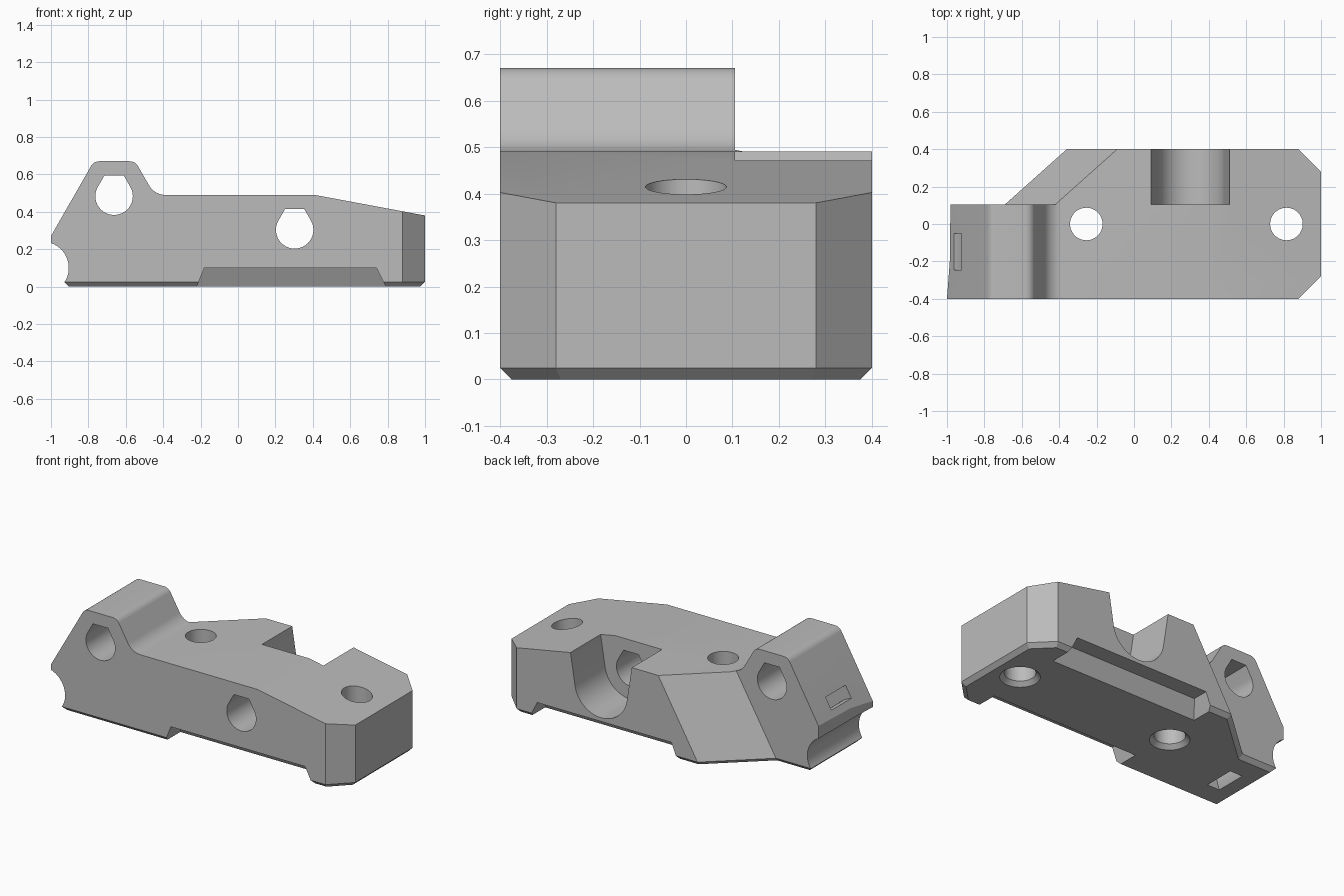
import bpy, bmesh
from math import sin, cos, tan, radians
from mathutils import Vector

cube = bpy.data.objects.get("Cube")
if cube:
    bpy.data.objects.remove(cube, do_unlink=True)

grey = bpy.data.materials.new("plain grey")
grey.use_nodes = True
grey.diffuse_color = (0.5, 0.5, 0.5, 1)
grey.node_tree.nodes["Principled BSDF"].inputs["Base Color"].default_value = (0.5, 0.5, 0.5, 1)


def loft(name, loop_a, loop_b):
    """Closed solid between two loops with equal point counts."""
    bm = bmesh.new()
    a = [bm.verts.new(p) for p in loop_a]
    b = [bm.verts.new(p) for p in loop_b]
    bm.faces.new(a)
    bm.faces.new(b)
    for i in range(len(a)):
        j = (i + 1) % len(a)
        bm.faces.new((a[i], a[j], b[j], b[i]))
    bmesh.ops.recalc_face_normals(bm, faces=bm.faces)
    mesh = bpy.data.meshes.new(name)
    bm.to_mesh(mesh)
    bm.free()
    mesh.materials.append(grey)
    obj = bpy.data.objects.new(name, mesh)
    bpy.context.scene.collection.objects.link(obj)
    return obj


def along_y(name, pts, y0, y1):
    return loft(name, [(x, y0, z) for x, z in pts], [(x, y1, z) for x, z in pts])


def along_z(name, pts_a, z0, pts_b, z1):
    return loft(name, [(x, y, z0) for x, y in pts_a], [(x, y, z1) for x, y in pts_b])


def arc(cx, cy, r, start, end, n):
    angles = [radians(start + (end - start) * i / n) for i in range(n + 1)]
    return [(cx + r * cos(t), cy + r * sin(t)) for t in angles]


def circle(cx, cy, r, n=64):
    return arc(cx, cy, r, 0, 360, n)[:-1]


def rounded(corners, n=8):
    """Polygon from (x, z, radius) corners, with each radius turned into an arc."""
    out = []
    for i, (x, z, r) in enumerate(corners):
        p = Vector((x, z))
        if r == 0:
            out.append((x, z))
            continue
        u = (Vector(corners[i - 1][:2]) - p).normalized()
        v = (Vector(corners[(i + 1) % len(corners)][:2]) - p).normalized()
        half = u.angle(v) / 2
        centre = p + (u + v).normalized() * r / sin(half)
        s = p + u * r / tan(half) - centre
        e = p + v * r / tan(half) - centre
        for k in range(n + 1):
            spoke = s.lerp(e, k / n).normalized()
            out.append(tuple(centre + spoke * r))
    return out


def offset(pts, d):
    """Move every edge of a counter-clockwise polygon outwards by d."""
    out = []
    for i, p in enumerate(pts):
        p = Vector(p)
        u = (p - Vector(pts[i - 1])).normalized()
        v = (Vector(pts[(i + 1) % len(pts)]) - p).normalized()
        nu, nv = Vector((u.y, -u.x)), Vector((v.y, -v.x))
        out.append(tuple(p + (nu + nv) * d / (1 + nu.dot(nv))))
    return out


def combine(tool, operation="DIFFERENCE"):
    mod = body.modifiers.new("cut", "BOOLEAN")
    mod.operation, mod.solver, mod.object = operation, "EXACT", tool
    bpy.context.view_layer.objects.active = body
    bpy.ops.object.modifier_apply(modifier=mod.name)
    bpy.data.objects.remove(tool, do_unlink=True)


# Side profile with the raised rod holder
body = along_y("bracket_body", rounded([
    (-1, 0, 0), (1, 0, 0), (1, 0.38, 0), (0.41, 0.49, 0), (-0.446, 0.49, 0.1),
    (-0.55, 0.67, 0.05), (-0.771, 0.67, 0.05), (-1, 0.27, 0)]), -0.4, 0.4)


# Sloped cut at the back of the rod holder
def slope_x(y, z):
    return -0.42 + 1.12 * (y - 0.105) + 0.58 * (z - 0.49)


def slope_loop(z):
    return [(-2, 0.105), (slope_x(0.105, z), 0.105), (slope_x(0.6, z), 0.6), (-2, 0.6)]


combine(along_z("back_slope", slope_loop(-0.1), -0.1, slope_loop(0.9), 0.9))

# Corner chamfers on the low end, and the slightly trimmed tip
for s in (-1, 1):
    corner = [(0.88, s * 0.4), (0.78, s * 0.5), (1.1, s * 0.5), (1.1, s * 0.18), (1, s * 0.28)]
    combine(along_z("corner", corner, -0.1, corner, 0.8))
tip = [(-1, -0.4), (-0.985, -0.2), (-0.98, 0.2), (-1.2, 0.2), (-1.2, -0.5), (-1.01, -0.5)]
combine(along_z("tip", tip, -0.1, tip, 0.8))

# Chamfered lower edge all around the footprint
foot = [(-0.93, -0.4), (0.88, -0.4), (1, -0.28), (1, 0.28), (0.88, 0.4),
        (slope_x(0.4, 0.025), 0.4), (slope_x(0.105, 0.025), 0.105), (-0.93, 0.105)]
combine(along_z("foot", offset(foot, -0.125), -0.1, offset(foot, 0.7), 0.725), "INTERSECT")

# Tapered recesses under the front and back
for s in (-1, 1):
    low = [(-0.26, s * 0.2), (0.84, s * 0.2), (0.84, s * 0.6), (-0.26, s * 0.6)]
    high = [(-0.18, s * 0.3), (0.74, s * 0.3), (0.74, s * 0.6), (-0.18, s * 0.6)]
    combine(along_z("recess", low, -0.1, high, 0.1))

# Round channel along the high end, and the curved strap slot around it
cx, cz = -1.045, 0.1
combine(along_y("channel", circle(cx, cz, 0.14), -0.6, 0.6))
combine(along_y("strap_slot", arc(cx, cz, 0.33, -40, 100, 32) + arc(cx, cz, 0.25, 100, -40, 32),
                -0.245, -0.05))

# Round-bottomed pocket open at the top and back
ux, uz = 0.303, 0.303
combine(along_y("pocket", [(ux - 0.229, 0.6)] + arc(ux, uz, 0.18, 189, 351, 32)
                + [(ux + 0.229, 0.6)], 0.105, 0.6))

# Rod holes with flat-topped peaks
for x, z in ((-0.6625, 0.483), (ux, uz)):
    hole = arc(x, z, 0.1, 150, 390, 48) + [(x + 0.051, z + 0.112), (x - 0.051, z + 0.112)]
    combine(along_y("rod_hole", hole, -0.6, 0.6))

# Vertical screw holes with countersinks underneath
for x in (-0.255, 0.815):
    combine(along_z("screw_hole", circle(x, 0, 0.087), -0.1, circle(x, 0, 0.087), 0.8))
    combine(along_z("countersink", circle(x, 0, 0.137), -0.025, circle(x, 0, 0.086), 0.026))

# Smooth the round parts and keep sharp edges
bpy.ops.object.select_all(action="DESELECT")
body.select_set(True)
bpy.context.view_layer.objects.active = body
bpy.ops.object.shade_smooth_by_angle(angle=radians(20))
